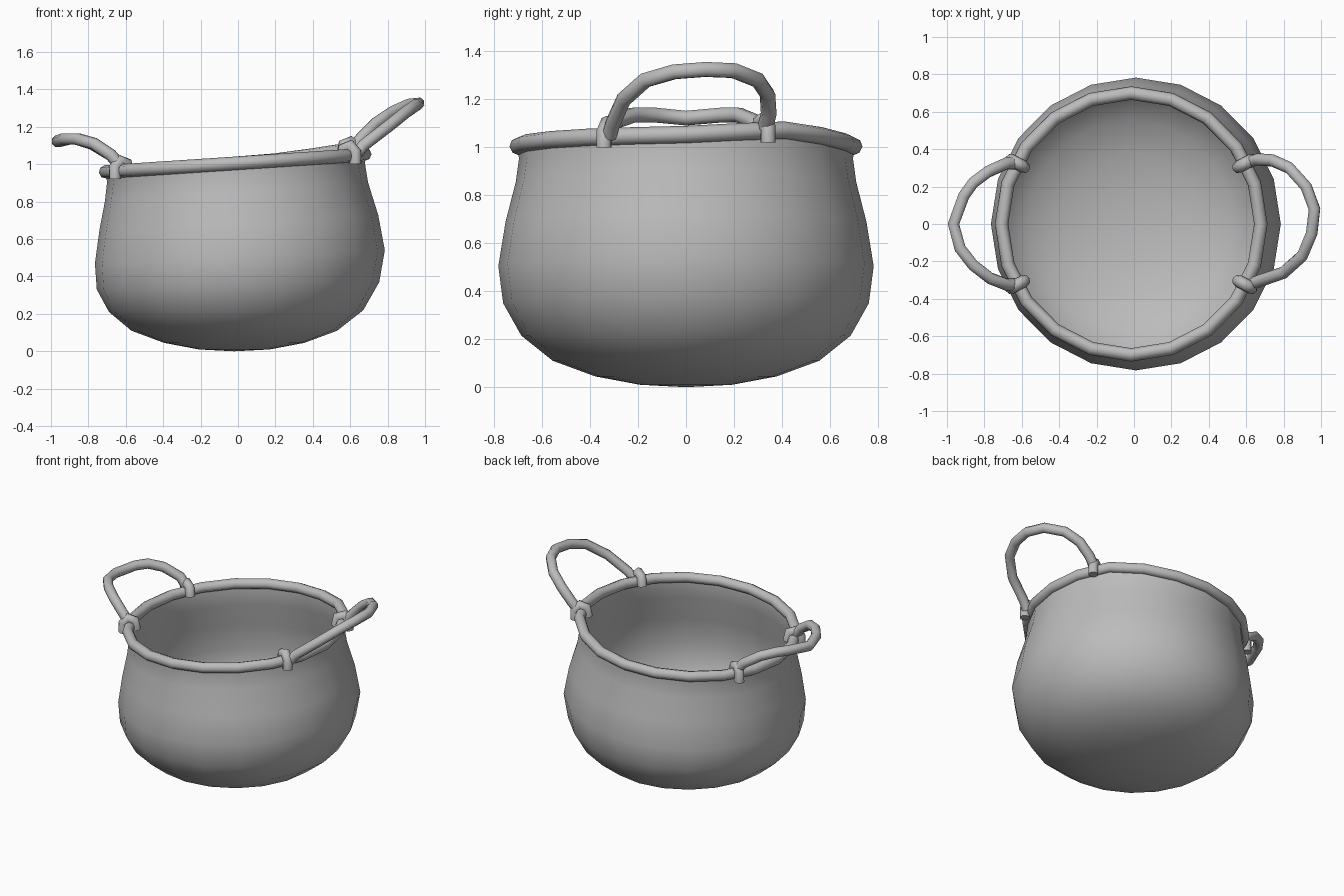
import bpy
import bmesh
from math import cos, sin, radians, pi

SEG = 20          # sides of the pot
TUBE = 0.033      # handle thickness

if "Cube" in bpy.data.objects:
    bpy.data.objects.remove(bpy.data.objects["Cube"])

metal = bpy.data.materials.new("grey_metal")
metal.use_nodes = True
metal.diffuse_color = (0.5, 0.5, 0.5, 1)
metal.node_tree.nodes["Principled BSDF"].inputs["Base Color"].default_value = (0.5, 0.5, 0.5, 1)


def add_object(name, mesh):
    mesh.name = name
    mesh.materials.clear()
    mesh.materials.append(metal)
    for face in mesh.polygons:
        face.use_smooth = True
    obj = bpy.data.objects.new(name, mesh)
    bpy.context.scene.collection.objects.link(obj)
    return obj


def tube(name, points, radius, closed=False):
    """Round rod along a path, turned into a mesh."""
    curve = bpy.data.curves.new(name, 'CURVE')
    curve.dimensions = '3D'
    curve.bevel_depth = radius
    curve.bevel_resolution = 2
    curve.use_fill_caps = not closed
    spline = curve.splines.new('POLY')
    spline.points.add(len(points) - 1)
    for target, co in zip(spline.points, points):
        target.co = (*co, 1)
    spline.use_cyclic_u = closed
    helper = bpy.data.objects.new(name + "_path", curve)
    bpy.context.scene.collection.objects.link(helper)
    bpy.context.view_layer.update()
    depsgraph = bpy.context.evaluated_depsgraph_get()
    mesh = bpy.data.meshes.new_from_object(helper.evaluated_get(depsgraph))
    bpy.data.objects.remove(helper)
    return add_object(name, mesh)


def ring(cx, z, r, tilt, lift=0):
    """Points of one leaning ring; lift raises the dented spot at the back left."""
    points = []
    for i in range(SEG):
        a = 2 * pi * i / SEG
        dent = lift * max(0, 1 - abs(a - radians(36)) / radians(40))
        points.append((cx + r * cos(a), r * 1.01 * sin(a), z + tilt * r * cos(a) + dent))
    return points


# Pot body: rings of centre x, height, radius and lean
profile = [
    (-0.02, 0.01, 0.19, 0), (-0.02, 0.045, 0.375, 0), (-0.02, 0.11, 0.55, 0),
    (-0.01, 0.215, 0.68, 0.007), (0, 0.35, 0.755, 0.026), (0.01, 0.505, 0.775, 0.045),
    (0.005, 0.69, 0.745, 0.05), (-0.008, 0.855, 0.703, 0.07), (-0.01, 0.95, 0.69, 0.068),
]
rim_ring = (-0.015, 1.005, 0.693, 0.066, 0.03)

bm = bmesh.new()
rings = [[bm.verts.new(p) for p in ring(*row)] for row in profile + [rim_ring]]
for low, high in zip(rings, rings[1:]):
    for i in range(SEG):
        j = (i + 1) % SEG
        bm.faces.new((low[i], low[j], high[j], high[i]))
base = bm.verts.new((-0.02, 0, 0))
for i in range(SEG):
    bm.faces.new((base, rings[0][(i + 1) % SEG], rings[0][i]))
body_mesh = bpy.data.meshes.new("pot_body")
bm.to_mesh(body_mesh)
bm.free()
add_object("pot_body", body_mesh)

# Rolled rim
tube("rim", ring(*rim_ring), 0.036, closed=True)

# Hooks that clasp the rim
hook_shape = [(-0.045, -0.02), (-0.035, 0.04), (0.005, 0.055), (0.035, 0.02), (0.035, -0.045)]
for name, angle, z in (("front_left_hook", -28, 1.045), ("back_left_hook", 28, 1.065),
                       ("front_right_hook", 208, 0.965), ("back_right_hook", 152, 0.965)):
    a = radians(angle)
    tube(name, [(-0.015 + (0.693 + d) * cos(a), (0.693 + d) * sin(a), z + h)
                for d, h in hook_shape], TUBE)

# Tall handle on the left side
tube("left_handle", [
    (0.63, -0.32, 1.05), (0.67, -0.305, 1.1), (0.80, -0.26, 1.2), (0.90, -0.17, 1.28),
    (0.95, -0.05, 1.315), (0.965, 0.08, 1.325), (0.92, 0.2, 1.32), (0.83, 0.30, 1.28),
    (0.74, 0.34, 1.22), (0.66, 0.345, 1.14), (0.61, 0.33, 1.08)], TUBE)

# Lower handle on the right side
tube("right_handle", [
    (-0.62, -0.325, 0.98), (-0.68, -0.325, 1.05), (-0.77, -0.29, 1.11), (-0.86, -0.22, 1.135),
    (-0.93, -0.13, 1.135), (-0.965, 0, 1.122), (-0.91, 0.15, 1.135), (-0.86, 0.22, 1.135),
    (-0.78, 0.28, 1.11), (-0.68, 0.325, 1.05), (-0.62, 0.325, 0.98)], TUBE)
